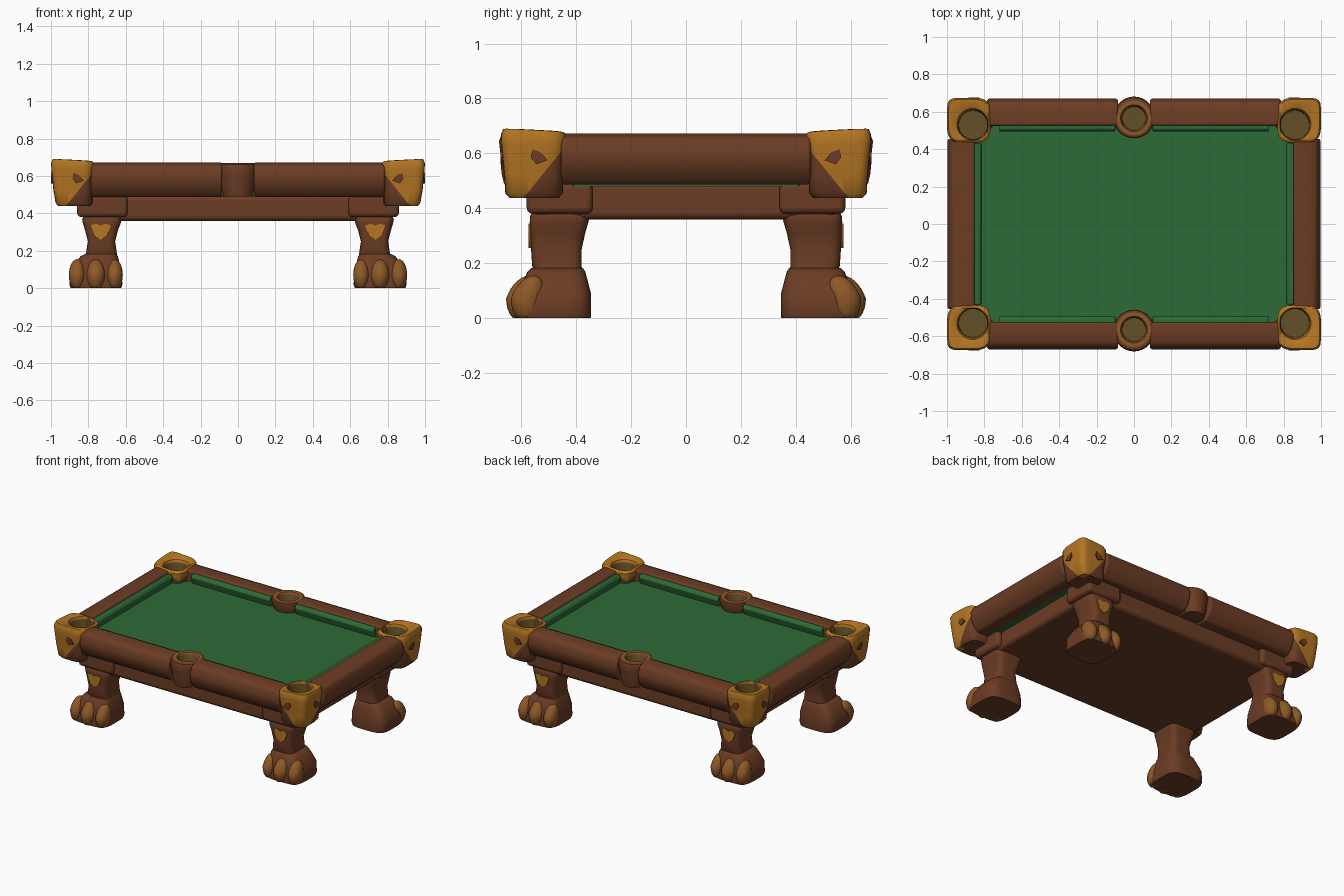
import bpy, bmesh, math
from mathutils import Vector

cube = bpy.data.objects.get("Cube")
if cube:
    bpy.data.objects.remove(cube, do_unlink=True)


def material(name, rgb):
    m = bpy.data.materials.new(name)
    m.use_nodes = True
    m.diffuse_color = (*rgb, 1)
    bsdf = m.node_tree.nodes["Principled BSDF"]
    bsdf.inputs["Base Color"].default_value = (*rgb, 1)
    bsdf.inputs["Roughness"].default_value = 0.6
    return m


WOOD = material("brown wood", (0.15, 0.046, 0.018))
GOLD = material("carved gold", (0.46, 0.18, 0.017))
CLAW = material("claw bronze", (0.27, 0.10, 0.02))
FELT = material("green felt", (0.027, 0.145, 0.038))
POCKET = material("pocket lining", (0.13, 0.08, 0.02))
SIDES = [(sx, sy) for sx in (-1, 1) for sy in (-1, 1)]


def finish(name, bm, mats, bevel=0.0):
    bmesh.ops.recalc_face_normals(bm, faces=bm.faces[:])
    me = bpy.data.meshes.new(name)
    bm.to_mesh(me)
    bm.free()
    for m in mats:
        me.materials.append(m)
    me.shade_smooth()
    me.set_sharp_from_angle(angle=math.radians(40))
    ob = bpy.data.objects.new(name, me)
    bpy.context.collection.objects.link(ob)
    if bevel:
        mod = ob.modifiers.new("soft edges", "BEVEL")
        mod.width, mod.segments = bevel, 3
        mod.limit_method = "ANGLE"
    return ob


def prism(name, pts, axis, a, b, mat, s=(1, 1), bevel=0.0):
    """Extrude a 2D outline along an axis from a to b, mirrored by s."""
    bm = bmesh.new()
    place = {"x": lambda p, t: (t, p[0], p[1]),
             "y": lambda p, t: (p[0], t, p[1]),
             "z": lambda p, t: (p[0], p[1], t)}[axis]
    ends = []
    for t in (a, b):
        loop = []
        for p in pts:
            x, y, z = place(p, t)
            loop.append(bm.verts.new((x * s[0], y * s[1], z)))
        bm.faces.new(loop)
        ends.append(loop)
    n = len(pts)
    for i in range(n):
        j = (i + 1) % n
        bm.faces.new((ends[0][i], ends[0][j], ends[1][j], ends[1][i]))
    return finish(name, bm, [mat], bevel)


def box(name, x, y, z, mat, s=(1, 1), bevel=0.0):
    pts = [(x[0], y[0]), (x[1], y[0]), (x[1], y[1]), (x[0], y[1])]
    return prism(name, pts, "z", z[0], z[1], mat, s, bevel)


def ring(cx, cy, hx, hy, z, e=2, outer=None, n=48, tilt=0.0):
    """Superellipse loop; the outward corner may use its own exponent."""
    pts = []
    for i in range(n):
        t = 2 * math.pi * i / n
        c, d = math.cos(t), math.sin(t)
        k = outer if outer and c > 0 and d > 0 else e
        r = (abs(c) ** k + abs(d) ** k) ** (-1 / k)
        pts.append(Vector((cx + hx * r * c, cy + hy * r * d, z + tilt * (c + d) * r)))
    return pts


def loft(rings, s=(1, 1), mats=None):
    """Skin a stack of loops and cap both ends; mats gives an index per band."""
    bm = bmesh.new()
    loops = [[bm.verts.new((p.x * s[0], p.y * s[1], p.z)) for p in r] for r in rings]
    n = len(loops[0])
    bm.faces.new(loops[0])
    bm.faces.new(loops[-1]).material_index = mats[-1] if mats else 0
    for k in range(len(loops) - 1):
        for i in range(n):
            j = (i + 1) % n
            f = bm.faces.new((loops[k][i], loops[k][j], loops[k + 1][j], loops[k + 1][i]))
            f.material_index = mats[k] if mats else 0
    return bm


# Playing bed, notched around the six pockets
quarter = [(0.86, 0.41), (0.74, 0.54), (0.08, 0.54), (0.05, 0.495)]
right = [(x, -y) for x, y in reversed(quarter)] + quarter
outline = right + [(-x, -y) for x, y in right]
prism("bed", outline, "z", 0.48, 0.59, FELT)

# Wooden frame under the bed
box("apron", (-0.83, 0.83), (-0.55, 0.55), (0.36, 0.495), WOOD, bevel=0.025)

# Rails and cushions
def rail_profile(o):
    return [(o - 0.145, 0.665), (o - 0.06, 0.672), (o - 0.02, 0.655), (o, 0.61),
            (o - 0.003, 0.57), (o - 0.025, 0.52), (o - 0.06, 0.487), (o - 0.19, 0.487),
            (o - 0.19, 0.57), (o - 0.145, 0.58)]


def cushion_profile(o):
    return [(o, 0.655), (o - 0.028, 0.655), (o - 0.042, 0.637), (o - 0.025, 0.585), (o, 0.585)]


for s in SIDES:
    prism("long_rail", rail_profile(0.67), "x", 0.085, 0.785, WOOD, s, 0.012)
    prism("long_cushion", cushion_profile(0.535), "x", 0.10, 0.72, FELT, s, 0.006)
for sx in (-1, 1):
    prism("end_rail", rail_profile(0.997), "y", -0.455, 0.455, WOOD, (sx, 1), 0.012)
    prism("end_cushion", cushion_profile(0.853), "y", -0.43, 0.43, FELT, (sx, 1), 0.006)

# Middle pockets
for sy in (-1, 1):
    cup = [(0.588, 0.075, 0.49), (0.582, 0.09, 0.53), (0.574, 0.102, 0.60),
           (0.570, 0.111, 0.645), (0.568, 0.106, 0.662), (0.566, 0.092, 0.669),
           (0.565, 0.072, 0.666), (0.565, 0.065, 0.655), (0.565, 0.062, 0.52)]
    bm = loft([ring(0, cy, r, r, z) for cy, r, z in cup], (1, sy), [0, 0, 0, 0, 0, 1, 1, 2])
    finish("middle_pocket", bm, [WOOD, CLAW, POCKET])

# Corner pockets: brown block with a gold carved head facing outward
def corner_pocket(s):
    rings = [ring(0.875, 0.553, 0.085, 0.09, 0.438, 4, 6),
             ring(0.877, 0.553, 0.098, 0.105, 0.455, 4, 6)]
    for h, z in ((0.104, 0.52), (0.110, 0.58), (0.115, 0.63), (0.116, 0.665)):
        rings.append(ring(0.883, 0.554, h, h + 0.004, z, 4, 7, tilt=0.003))
    rings += [ring(0.883, 0.554, 0.108, 0.112, 0.679, 4, 7, tilt=0.006),
              ring(0.878, 0.549, 0.098, 0.10, 0.681, 3.5, 5, tilt=0.005),
              ring(0.862, 0.533, 0.085, 0.085, 0.672),
              ring(0.86, 0.53, 0.08, 0.08, 0.655),
              ring(0.86, 0.53, 0.076, 0.076, 0.52)]
    bm = loft(rings, s, [0] * 9 + [2])
    cuts = [(Vector((s[0] * 0.92, 0, 0.44)), Vector((1.23 * s[0], 0, 1))),
            (Vector((0, s[1] * 0.59, 0.44)), Vector((0, 1.23 * s[1], 1)))]
    for co, no in cuts:
        geom = bm.verts[:] + bm.edges[:] + bm.faces[:]
        bmesh.ops.bisect_plane(bm, geom=geom, plane_co=co, plane_no=no)
    for f in bm.faces:
        c = f.calc_center_median()
        if f.material_index == 0 and all((c - co).dot(no) > 0 for co, no in cuts):
            f.material_index = 1
    finish("corner_pocket", bm, [WOOD, GOLD, POCKET])
    # Eye sockets on both outward faces
    eye = [(0.0, 0.615), (-0.03, 0.605), (-0.055, 0.575), (-0.015, 0.56), (0.005, 0.585)]
    prism("carved_eye", [(0.88 + u, z) for u, z in eye], "y", 0.668, 0.676, WOOD, s)
    prism("carved_eye", [(0.56 + u, z) for u, z in eye], "x", 0.993, 1.0, WOOD, s)


# Leg with mounting block, paw and claws
def leg(s):
    box("leg_block", (0.59, 0.86), (0.34, 0.58), (0.38, 0.495), WOOD, s, 0.022)
    shank = [(0.73, 0.462, 0.085, 0.085, 0.16), (0.73, 0.47, 0.082, 0.09, 0.19),
             (0.73, 0.472, 0.073, 0.092, 0.25), (0.73, 0.467, 0.088, 0.1, 0.31),
             (0.728, 0.462, 0.102, 0.107, 0.35), (0.728, 0.46, 0.105, 0.108, 0.37),
             (0.728, 0.46, 0.098, 0.1, 0.385)]
    finish("leg_shank", loft([ring(*p, 5) for p in shank], s), [WOOD])
    paw = [(0.76, 0.482, 0.135, 0.135, 0.0), (0.76, 0.482, 0.142, 0.137, 0.02),
           (0.76, 0.477, 0.137, 0.131, 0.09), (0.75, 0.474, 0.115, 0.115, 0.14),
           (0.742, 0.472, 0.1, 0.105, 0.17), (0.735, 0.47, 0.085, 0.095, 0.182)]
    finish("paw", loft([ring(*p, 4) for p in paw], s), [WOOD])
    for x, y, w in ((0.66, 0.58, 0.044), (0.76, 0.597, 0.05), (0.86, 0.58, 0.044)):
        bm = bmesh.new()
        bmesh.ops.create_uvsphere(bm, u_segments=20, v_segments=14, radius=1)
        for v in bm.verts:
            # lean the top of each claw back toward the paw
            lean = 0.025 * max(v.co.z, 0)
            v.co = Vector(((x + v.co.x * w) * s[0],
                           (y + v.co.y * 0.058 - lean) * s[1],
                           max(0.0, 0.07 + v.co.z * 0.085)))
        finish("claw", bm, [CLAW])
    crest = [(-0.055, 0.335), (-0.025, 0.345), (0, 0.335), (0.025, 0.345),
             (0.055, 0.335), (0.035, 0.28), (0, 0.255), (-0.035, 0.28)]
    prism("leg_crest", [(0.735 + x, z) for x, z in crest], "y", 0.565, 0.574, GOLD, s)


for s in SIDES:
    corner_pocket(s)
    leg(s)
